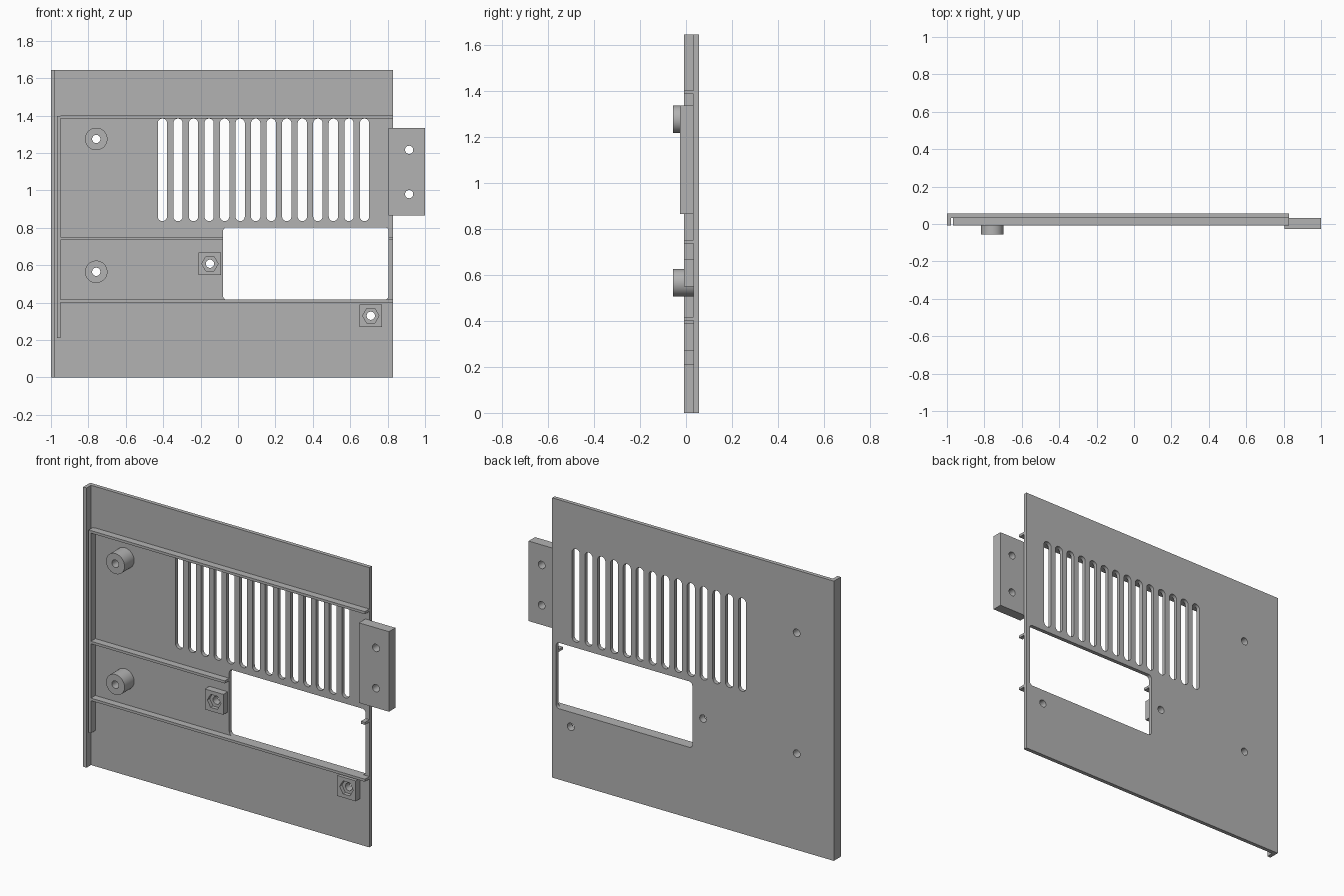
import bpy, bmesh, math
from mathutils import Matrix

if "Cube" in bpy.data.objects:
    bpy.data.objects.remove(bpy.data.objects["Cube"])

grey = bpy.data.materials.new("plain grey")
grey.use_nodes = True
grey.diffuse_color = (0.45, 0.45, 0.45, 1)
grey.node_tree.nodes["Principled BSDF"].inputs["Base Color"].default_value = (0.45, 0.45, 0.45, 1)

BACK, FACE, RIB, BOSS = 0.056, 0.033, -0.008, -0.056   # depths along y
PI = math.pi


def prism(bm, outline, y0, y1):
    """Extrude an (x, z) outline from y0 to y1."""
    face = bm.faces.new([bm.verts.new((x, y0, z)) for x, z in outline])
    new = bmesh.ops.extrude_face_region(bm, geom=[face])["geom"]
    bmesh.ops.translate(bm, vec=(0, y1 - y0, 0),
                        verts=[v for v in new if isinstance(v, bmesh.types.BMVert)])


def rect(x0, x1, z0, z1):
    return [(x0, z0), (x1, z0), (x1, z1), (x0, z1)]


def ring(x, z, r, n=32):
    return [(x + r * math.cos(2 * PI * i / n), z + r * math.sin(2 * PI * i / n)) for i in range(n)]


def rounded(x0, x1, z0, z1, r, n=8):
    """Rectangle with round corners; becomes a slot when r is half the width."""
    corners = [(x1 - r, z1 - r), (x0 + r, z1 - r), (x0 + r, z0 + r), (x1 - r, z0 + r)]
    pts = []
    for k, (cx, cz) in enumerate(corners):
        for i in range(n + 1):
            a = PI / 2 * (k + i / n)
            p = (cx + r * math.cos(a), cz + r * math.sin(a))
            if not pts or math.dist(p, pts[-1]) > 1e-5:
                pts.append(p)
    if math.dist(pts[0], pts[-1]) < 1e-5:
        pts.pop()
    return pts


def make(name, prisms):
    bm = bmesh.new()
    for p in prisms:
        prism(bm, *p)
    bmesh.ops.recalc_face_normals(bm, faces=bm.faces)
    mesh = bpy.data.meshes.new(name)
    bm.to_mesh(mesh)
    bm.free()
    mesh.materials.append(grey)
    ob = bpy.data.objects.new(name, mesh)
    bpy.context.collection.objects.link(ob)
    return ob


def cut(ob, *cutters):
    bpy.context.view_layer.objects.active = ob
    for c in cutters:
        mod = ob.modifiers.new("cut", "BOOLEAN")
        mod.operation, mod.solver, mod.object = "DIFFERENCE", "EXACT", c
        bpy.ops.object.modifier_apply(modifier=mod.name)


# Positions shared by bosses and their holes
round_bosses = [(-0.758, 1.275), (-0.758, 0.565)]
nut_bosses = [(-0.15, 0.608), (0.71, 0.33)]
tab_holes = [(0.915, 1.217), (0.915, 0.98)]

# Cutters
holes = make("hole_cutter", [(ring(x, z, 0.022), -0.2, 0.2)
                             for x, z in round_bosses + nut_bosses + tab_holes])
pockets = make("nut_pocket_cutter", [(ring(x, z, 0.044, 6), -0.2, 0.014) for x, z in nut_bosses])
window = make("window_cutter", [(rounded(-0.08, 0.805, 0.416, 0.803, 0.02), -0.2, 0.2)])
slots = make("vent_cutter", [(rounded(x - 0.025, x + 0.025, 0.836, 1.384, 0.025), -0.2, 0.2)
                             for x in [-0.404 + 0.0831 * i for i in range(14)]])

# Main panel with window, vents and screw holes
panel = make("panel", [(rect(-1, 0.83, 0, 1.643), FACE, BACK)])
cut(panel, holes, window, slots)

# Folded edge down the right side
flange = make("edge_flange", [(rect(-1, -0.978, 0, 1.643), RIB, FACE)])

# Stiffening ribs
upright = make("upright_rib", [(rect(-0.967, -0.95, 0.21, 1.398), RIB, FACE)])
parts = [panel, flange, upright]
for name, z in (("top_rib", 1.385), ("middle_rib", 0.735), ("lower_rib", 0.401)):
    rib = make(name, [(rect(-0.95, 0.83, z, z + 0.015), RIB, FACE)])
    if name != "top_rib":
        cut(rib, window)
    parts.append(rib)

# Round stand-offs
for i, (x, z) in enumerate(round_bosses):
    boss = make(f"round_boss_{i + 1}", [(ring(x, z, 0.06, 48), BOSS, FACE)])
    cut(boss, holes)
    parts.append(boss)

# Square blocks with hexagonal nut pockets
for i, (x, z) in enumerate(nut_bosses):
    block = make(f"nut_block_{i + 1}", [(rect(x - 0.06, x + 0.06, z - 0.06, z + 0.06), RIB, FACE)])
    cut(block, holes, pockets)
    parts.append(block)

# Mounting tab overlapping the left edge
tab = make("mounting_tab", [(rect(0.805, 1, 0.865, 1.335), -0.027, FACE)])
cut(tab, holes)
parts.append(tab)

for c in (holes, pockets, window, slots):
    bpy.data.objects.remove(c)

# Smooth the round walls, keep edges sharp
bpy.ops.object.select_all(action="DESELECT")
for p in parts:
    p.select_set(True)
bpy.context.view_layer.objects.active = panel
bpy.ops.object.shade_smooth_by_angle(angle=math.radians(30))
